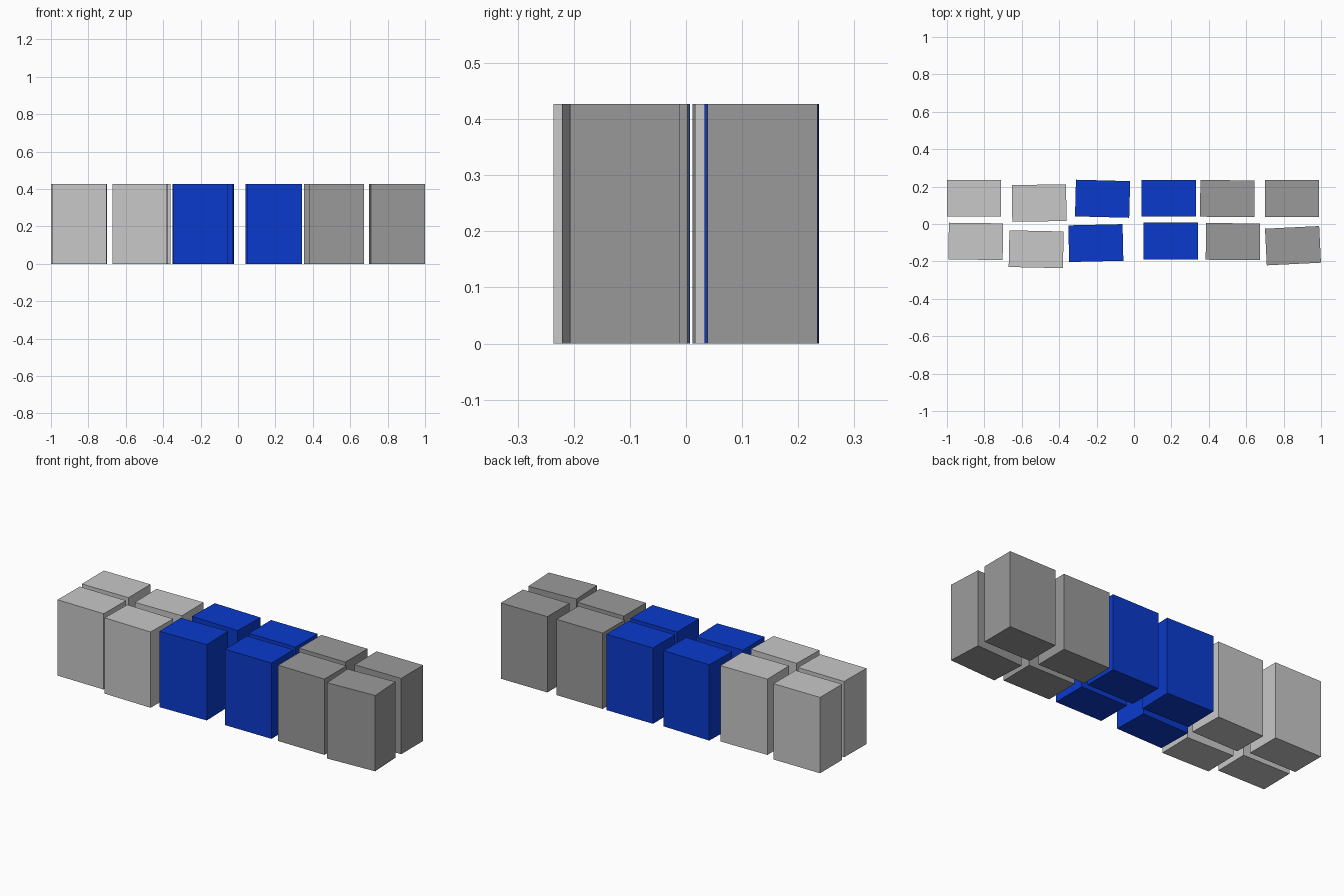
import bpy
from math import radians

cube = bpy.data.objects.get("Cube")
if cube:
    bpy.data.objects.remove(cube, do_unlink=True)

WIDTH, DEPTH, HEIGHT = 0.29, 0.196, 0.427


def make_material(name, rgb):
    mat = bpy.data.materials.new(name)
    mat.use_nodes = True
    colour = (*rgb, 1)
    mat.diffuse_color = colour
    mat.node_tree.nodes["Principled BSDF"].inputs["Base Color"].default_value = colour
    return mat


light = make_material("light grey", (0.58, 0.58, 0.58))
blue = make_material("blue", (0.003, 0.042, 0.60))
dark = make_material("mid grey", (0.323, 0.323, 0.323))
columns = [light, light, blue, blue, dark, dark]


def block(name, x, y, turn, mat):
    bpy.ops.mesh.primitive_cube_add(size=1, location=(x, y, HEIGHT / 2),
                                    rotation=(0, 0, radians(turn)))
    obj = bpy.context.object
    obj.name = name
    obj.scale = (WIDTH, DEPTH, HEIGHT)
    obj.data.materials.append(mat)


# Two rows of loosely placed blocks: x, y and turn in degrees
rows = {
    "back": [(-0.855, 0.137, 0), (-0.507, 0.112, 0.8), (-0.168, 0.135, -1.5),
             (0.186, 0.137, 0), (0.499, 0.136, -0.4), (0.845, 0.136, 0)],
    "front": [(-0.846, -0.093, -0.7), (-0.523, -0.135, -1.2), (-0.204, -0.102, 1.3),
              (0.196, -0.091, 0), (0.529, -0.094, -0.4), (0.850, -0.116, 2.8)],
}
for row, places in rows.items():
    for number, ((x, y, turn), mat) in enumerate(zip(places, columns), 1):
        block(f"{row}_block_{number}", x, y, turn, mat)
